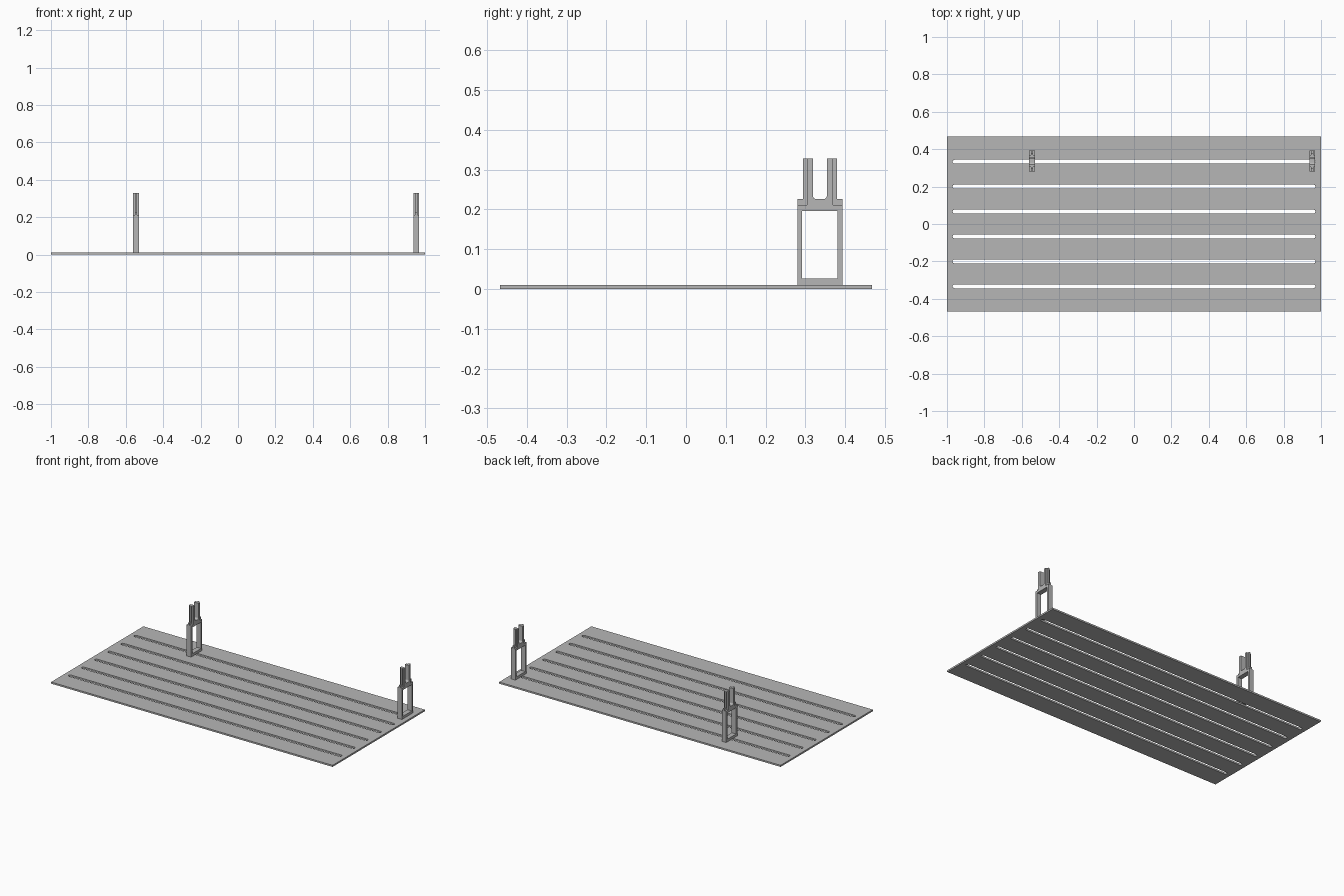
import bpy
import bmesh
from math import cos, sin, pi
from mathutils import Matrix

cube = bpy.data.objects.get("Cube")
if cube:
    bpy.data.objects.remove(cube)

grey = bpy.data.materials.new("plain grey")
grey.use_nodes = True
colour = (0.47, 0.47, 0.47, 1)
grey.diffuse_color = colour
grey.node_tree.nodes["Principled BSDF"].inputs["Base Color"].default_value = colour


def rect(u0, u1, v0, v1):
    return [(u0, v0), (u1, v0), (u1, v1), (u0, v1)]


def arc(u, v, r, start, end, steps=6):
    angles = [start + (end - start) * i / steps for i in range(steps + 1)]
    return [(u + r * cos(a), v + r * sin(a)) for a in angles]


def slab(name, outlines, thickness, matrix):
    """Extrude closed outlines; inner outlines become holes."""
    curve = bpy.data.curves.new(name, "CURVE")
    curve.dimensions = "2D"
    curve.fill_mode = "BOTH"
    curve.extrude = thickness / 2
    for points in outlines:
        spline = curve.splines.new("POLY")
        spline.points.add(len(points) - 1)
        for p, (u, v) in zip(spline.points, points):
            p.co = (u, v, 0, 1)
        spline.use_cyclic_u = True
    temp = bpy.data.objects.new(name + "_outline", curve)
    bpy.context.collection.objects.link(temp)
    graph = bpy.context.evaluated_depsgraph_get()
    mesh = bpy.data.meshes.new_from_object(temp.evaluated_get(graph))
    bpy.data.objects.remove(temp)
    bm = bmesh.new()
    bm.from_mesh(mesh)
    bmesh.ops.remove_doubles(bm, verts=bm.verts, dist=0.00001)
    bmesh.ops.recalc_face_normals(bm, faces=bm.faces)
    bm.transform(matrix)
    for f in bm.faces:
        f.smooth = False
    bm.to_mesh(mesh)
    bm.free()
    mesh.materials.clear()
    mesh.materials.append(grey)
    obj = bpy.data.objects.new(name, mesh)
    bpy.context.collection.objects.link(obj)
    return obj


# Base plate with six long round-ended slots
TOP = 0.0105
SLOT_R = 0.0105
slots = []
for i in range(6):
    y = (i - 2.5) * 0.1333
    slots.append(arc(0.97 - SLOT_R, y, SLOT_R, -pi / 2, pi / 2)
                 + arc(SLOT_R - 0.97, y, SLOT_R, pi / 2, 3 * pi / 2))
slab("base_plate", [rect(-1, 1, -0.468, 0.468)] + slots, TOP,
     Matrix.Translation((0, 0, TOP / 2)))

# Upright brackets: profiles are drawn around the bracket's own centre line
SHOULDER, WEB, TIP = 0.211, 0.226, 0.328
FILLET = 0.009
body = ([(-0.0565, TOP), (0.0565, TOP), (0.0565, SHOULDER), (0.033, SHOULDER),
         (0.033, TIP), (0.0175, TIP)]
        + arc(0.0175 - FILLET, WEB + FILLET, FILLET, 0, -pi / 2)
        + arc(FILLET - 0.0175, WEB + FILLET, FILLET, -pi / 2, -pi)
        + [(-0.0175, TIP), (-0.033, TIP), (-0.033, SHOULDER), (-0.0565, SHOULDER)])
window = rect(-0.0445, 0.0445, 0.027, 0.196)

for side, x in (("right", -0.545), ("left", 0.953)):
    upright = Matrix(((0, 0, 1, x), (1, 0, 0, 0.3365), (0, 1, 0, 0), (0, 0, 0, 1)))
    slab(side + "_bracket", [body, window], 0.031, upright)
    # Thin ribs stepping in from the shoulders along the outer prong edges
    for end, s in (("front", -1), ("back", 1)):
        rib = [(s * u, v) for u, v in (
            (0.032, SHOULDER - 0.002), (0.0565, SHOULDER - 0.002), (0.0565, WEB),
            (0.043, WEB), (0.043, TIP), (0.032, TIP))]
        slab(f"{side}_{end}_rib", [rib], 0.011, upright)
